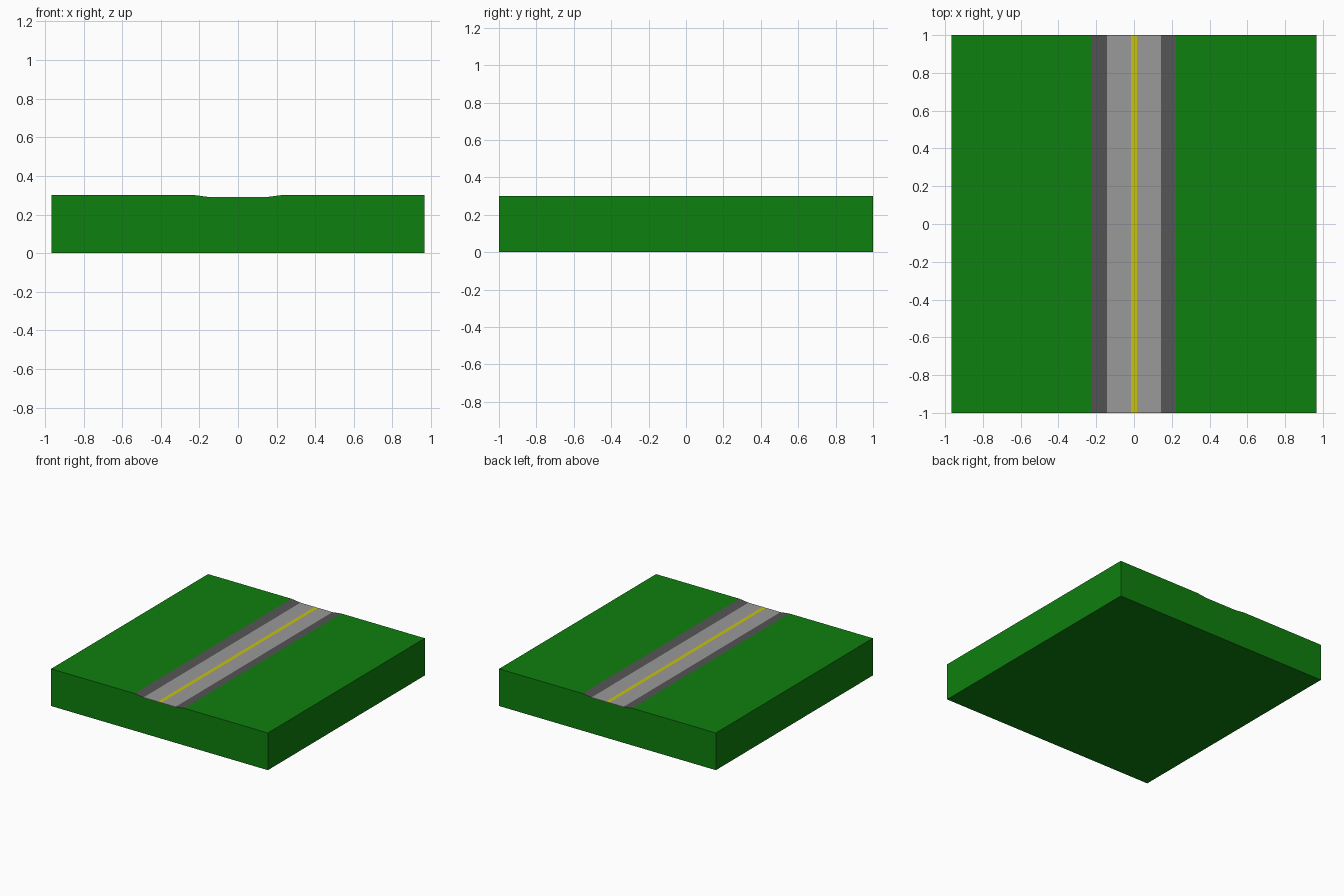
import bpy, bmesh

if "Cube" in bpy.data.objects:
    bpy.data.objects.remove(bpy.data.objects["Cube"])

W, L, H = 0.967, 1.0, 0.30       # half width, half length, ground height
OUT, INN, LINE = 0.222, 0.143, 0.016
ROAD = 0.29                      # sunken road surface
BED = 0.287                      # channel floor under the road


def material(name, rgb):
    m = bpy.data.materials.new(name)
    m.diffuse_color = (*rgb, 1)
    m.use_nodes = True
    m.node_tree.nodes["Principled BSDF"].inputs["Base Color"].default_value = m.diffuse_color
    return m


def extrude(name, profile, mat):
    """Extrude an x-z outline along the full length in y."""
    bm = bmesh.new()
    face = bm.faces.new([bm.verts.new((x, -L, z)) for x, z in profile])
    res = bmesh.ops.extrude_face_region(bm, geom=[face])
    new = [v for v in res["geom"] if isinstance(v, bmesh.types.BMVert)]
    bmesh.ops.translate(bm, verts=new, vec=(0, 2 * L, 0))
    bmesh.ops.recalc_face_normals(bm, faces=bm.faces)
    mesh = bpy.data.meshes.new(name)
    bm.to_mesh(mesh)
    bm.free()
    mesh.materials.append(mat)
    ob = bpy.data.objects.new(name, mesh)
    bpy.context.collection.objects.link(ob)
    return ob


grass = material("grass green", (0.0045, 0.215, 0.0045))
asphalt = material("road grey", (0.32, 0.32, 0.32))
dark = material("shoulder dark grey", (0.09, 0.09, 0.09))
yellow = material("line yellow", (0.58, 0.54, 0.004))

# Ground block with a shallow channel for the road
extrude("ground", [(-W, 0), (W, 0), (W, H), (OUT, H), (INN, BED),
                   (-INN, BED), (-OUT, H), (-W, H)], grass)

# Sloping shoulders on both sides
for side, s in (("left", -1), ("right", 1)):
    extrude(side + "_shoulder", [(s * OUT, H), (s * INN, BED),
                                 (s * INN, ROAD)], dark)

# Road lanes and the centre line between them
for side, s in (("left", -1), ("right", 1)):
    extrude(side + "_lane", [(s * LINE, BED), (s * INN, BED),
                             (s * INN, ROAD), (s * LINE, ROAD)], asphalt)
extrude("centre_line", [(-LINE, BED), (LINE, BED),
                        (LINE, ROAD), (-LINE, ROAD)], yellow)
